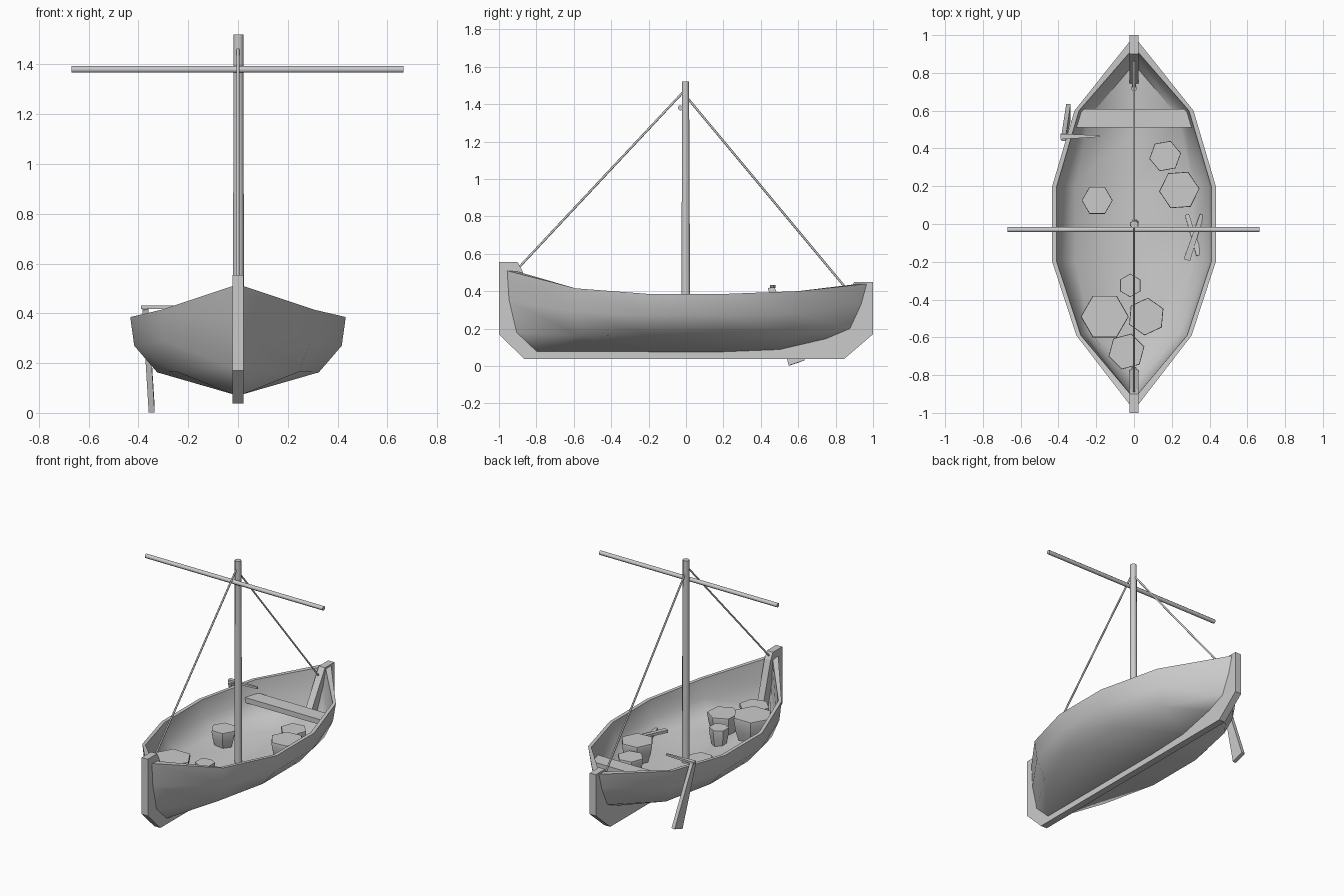
import bpy, bmesh, math
from mathutils import Vector

if "Cube" in bpy.data.objects:
    bpy.data.objects.remove(bpy.data.objects["Cube"])


def make(name, verts, faces, smooth=None):
    me = bpy.data.meshes.new(name)
    bm = bmesh.new()
    vs = [bm.verts.new(v) for v in verts]
    for f in faces:
        bm.faces.new([vs[i] for i in f])
    bmesh.ops.recalc_face_normals(bm, faces=bm.faces)
    bm.to_mesh(me)
    bm.free()
    ob = bpy.data.objects.new(name, me)
    bpy.context.collection.objects.link(ob)
    if smooth:
        bpy.ops.object.select_all(action='DESELECT')
        ob.select_set(True)
        bpy.context.view_layer.objects.active = ob
        bpy.ops.object.shade_smooth_by_angle(angle=math.radians(smooth))
    return ob


def loft(name, rings, caps=True, smooth=None, split=None):
    # split: {(ring, side): 0 or 1} cuts that quad along a chosen diagonal
    n, faces = len(rings[0]), []
    for r in range(len(rings) - 1):
        for i in range(n):
            j = (i + 1) % n
            a, b, c, d = r * n + i, r * n + j, (r + 1) * n + j, (r + 1) * n + i
            cut = (split or {}).get((r, i))
            if cut is None:
                faces.append((a, b, c, d))
            elif cut == 0:
                faces += [(a, b, c), (a, c, d)]
            else:
                faces += [(a, b, d), (b, c, d)]
    if caps:
        faces += [tuple(range(n)), tuple(range((len(rings) - 1) * n, len(rings) * n))]
    return make(name, [v for r in rings for v in r], faces, smooth)


def pole(name, a, b, r1, r2, sides, smooth=None):
    a, b = Vector(a), Vector(b)
    q = (b - a).to_track_quat('Z', 'Y')
    ring = lambda c, r: [c + q @ Vector((r * math.cos(t), r * math.sin(t), 0))
                         for t in [2 * math.pi * (i + .5) / sides for i in range(sides)]]
    return loft(name, [ring(a, r1), ring(b, r2)], smooth=smooth)


def plank(name, a, b, side, w1, w2, thick):
    # tapered flat bar from a to b; side = direction of its width
    a, b = Vector(a), Vector(b)
    d = (b - a).normalized()
    s = Vector(side)
    s = (s - d * s.dot(d)).normalized()
    t = d.cross(s) * thick / 2
    ring = lambda c, w: [c + s * w / 2 + t, c + s * w / 2 - t, c - s * w / 2 - t, c - s * w / 2 + t]
    return loft(name, [ring(a, w1), ring(b, w2)])


# Hull: half sections (gunwale, side, chine, keel) from bow to stern
stations = [
    [(.02, -.96, .51), (.02, -.95, .35), (.02, -.91, .18), (.02, -.8, .075)],
    [(.305, -.59, .415), (.295, -.58, .29), (.245, -.57, .165), (.02, -.57, .075)],
    [(.433, -.2, .385), (.417, -.2, .27), (.325, -.2, .163), (.02, -.2, .075)],
    [(.433, .2, .385), (.417, .2, .27), (.325, .2, .163), (.02, .2, .075)],
    [(.315, .6, .40), (.3, .59, .28), (.25, .57, .165), (.02, .5, .087)],
    [(.02, .97, .44), (.02, .94, .33), (.02, .88, .20), (.02, .75, .145)],
]
inset = [(.024, 0), (.024, 0), (.015, .022), (.01, .075)]
flip = lambda pts: [(-x, y, z) for x, y, z in pts]
rings = []
for k, st in enumerate(stations):
    dy = .04 if k == 0 else -.04 if k == 5 else 0
    inner = [(max(x - i, .004), y + dy, min(z + dz, max(z, .19)))
             for (x, y, z), (i, dz) in zip(st, inset)]
    rings.append(st + flip(st[::-1]) + flip(inner) + inner[::-1])
split = {(0, 2): 1, (0, 10): 1, (0, 4): 0, (0, 12): 0,
         (4, 2): 0, (4, 10): 0, (4, 4): 1, (4, 12): 1}
loft("hull", rings, caps=False, smooth=50, split=split)

# Keel with stem and stern post, one extruded profile
prof = [(-1, .555), (-1, .17), (-.865, .037), (.845, .037), (1, .17), (1, .45), (.9, .45),
        (.725, .16), (.5, .12), (-.76, .12), (-.875, .51), (-.9, .555)]
loft("keel_and_posts", [[(x, y, z) for y, z in prof] for x in (-.023, .023)])

# Rowing bench
bench = [(-.31, .51), (.31, .51), (.275, .61), (-.275, .61)]
loft("bench", [[(x, y, z) for x, y in bench] for z in (.275, .31)])

# Mast, yard and stays
pole("mast", (.002, 0, .13), (.002, -.003, 1.52), .025, .021, 8, 50)
pole("yard", (-.67, -.03, 1.38), (.665, -.03, 1.38), .014, .014, 8, 50)
pole("fore_stay", (0, -.01, 1.47), (0, -.9, .52), .006, .006, 6, 70)
pole("aft_stay", (0, .01, 1.43), (0, .86, .41), .006, .006, 6, 70)

# Steering oar and tiller
plank("steering_oar", (-.372, .455, .42), (-.347, .592, .016), (0, 1, .3), .035, .09, .024)
plank("tiller", (-.39, .463, .425), (-.18, .465, .425), (0, 1, 0), .03, .008, .014)

# Cargo pots: x, y, radius, top z, turn
pots = [(.165, .36, .085, .28, 10), (.24, .18, .107, .30, 4), (-.195, .125, .082, .278, 0),
        (-.02, -.325, .062, .265, 30), (-.155, -.49, .127, .325, 0), (.065, -.49, .10, .278, 25),
        (-.04, -.675, .098, .285, 15)]
for x, y, r, top, turn in pots:
    base = .145 + .1 * abs(x)
    levels = [(base, .72), (base + (top - base) * .45, .9), (top - .012, 1), (top, .98)]
    loft("pot", [[(x + r * s * math.cos(math.radians(60 * i + turn)),
                   y + r * s * math.sin(math.radians(60 * i + turn)), z) for i in range(6)]
                 for z, s in levels], smooth=35)

# Two crossed paddles on the floor
plank("paddle", (.28, .05, .20), (.345, -.165, .215), (1, 0, 0), .022, .03, .018)
plank("paddle", (.36, .05, .23), (.28, -.19, .215), (1, 0, 0), .022, .035, .018)
